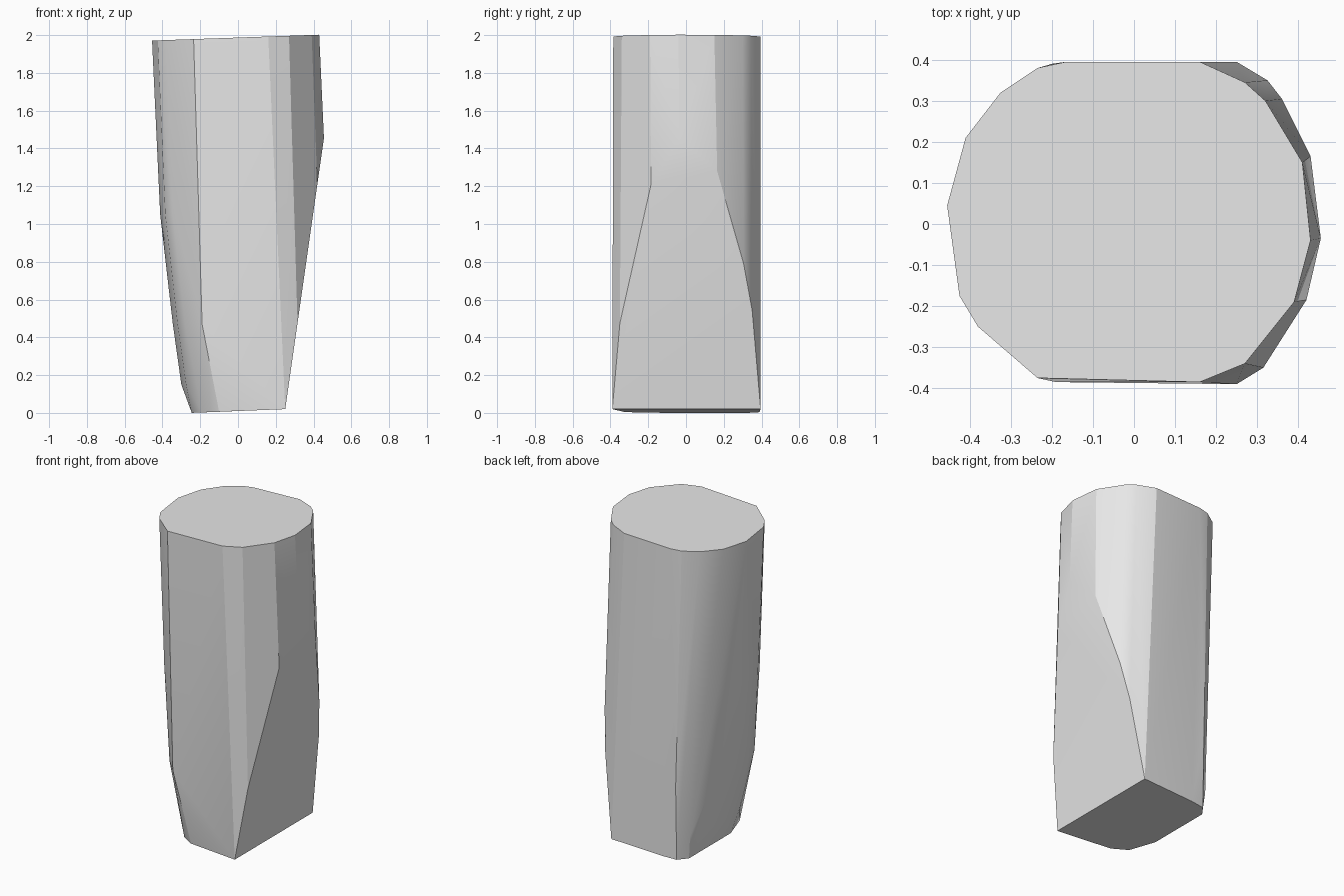
import bpy
import bmesh
import math

default_cube = bpy.data.objects.get("Cube")
if default_cube:
    bpy.data.objects.remove(default_cube, do_unlink=True)


def make_material(name, colour):
    material = bpy.data.materials.new(name)
    material.use_nodes = True
    material.diffuse_color = colour
    material.node_tree.nodes["Principled BSDF"].inputs["Base Color"].default_value = colour
    return material


# Heights of the slanted faces, each following x
def top_height(x):
    return 1.987 + 0.035 * x


def base_height(x):
    return 0.01 + 0.04 * x


def slope_height(x):
    return 0.02 + 7 * (x - 0.25)


def level(height):
    return lambda x: height


# Faceted outline of the tilted top
top_outline = [
    (-.455, .045), (-.41, .21), (-.325, .32), (-.235, .38), (-.165, .395),
    (.16, .395), (.27, .345), (.32, .3), (.41, .15), (.43, -.04),
    (.39, -.19), (.27, -.34), (.16, -.385), (-.235, -.375),
    (-.38, -.25), (-.425, -.175),
]

# Rim of the long sloping cut on the left side
slope_rim = [
    (.25, .395), (.325, .35), (.36, .305), (.43, .165),
    (.455, -.035), (.42, -.185), (.315, -.35), (.25, -.39),
]

# Tapering right side, from its upper bend to its lower edge
upper_bend = [(-.412, .045), (-.37, .21), (-.29, .32), (-.21, .385),
              (-.21, -.38), (-.345, -.25), (-.385, -.175)]
lower_bend = [(-.345, .045), (-.33, .18), (-.28, .31), (-.2, .39),
              (-.19, -.385), (-.28, -.29), (-.32, -.17)]
foot_bend = [(-.3, .05), (-.29, .2), (-.26, .33), (-.275, -.15)]

# Outline of the small base
base_outline = [(.25, .39), (-.11, .39), (-.2, .38), (-.245, .32),
                (-.245, -.1), (-.19, -.27), (-.1, -.33), (.25, -.39)]

rings = [
    (top_outline, top_height),
    (slope_rim, slope_height),
    (upper_bend, level(1.05)),
    (lower_bend, level(.47)),
    (foot_bend, level(.15)),
    (base_outline, base_height),
]

# Wrap the outlines in one closed faceted body
bm = bmesh.new()
for outline, height in rings:
    for x, y in outline:
        bm.verts.new((x, y, height(x)))
hull = bmesh.ops.convex_hull(bm, input=bm.verts[:])
loose = {v for v in hull["geom_interior"] + hull["geom_unused"]
         if isinstance(v, bmesh.types.BMVert)}
bmesh.ops.delete(bm, geom=list(loose), context="VERTS")
bmesh.ops.dissolve_limit(bm, angle_limit=math.radians(1),
                         verts=bm.verts[:], edges=bm.edges[:])
bmesh.ops.recalc_face_normals(bm, faces=bm.faces[:])

mesh = bpy.data.meshes.new("tapered_block")
bm.to_mesh(mesh)
bm.free()
mesh.materials.append(make_material("plain grey", (0.8, 0.8, 0.8, 1)))
body = bpy.data.objects.new("tapered_block", mesh)
bpy.context.collection.objects.link(body)

# Smooth the gentle facets and keep the hard rims
bpy.ops.object.select_all(action="DESELECT")
body.select_set(True)
bpy.context.view_layer.objects.active = body
bpy.ops.object.shade_smooth_by_angle(angle=math.radians(20))
